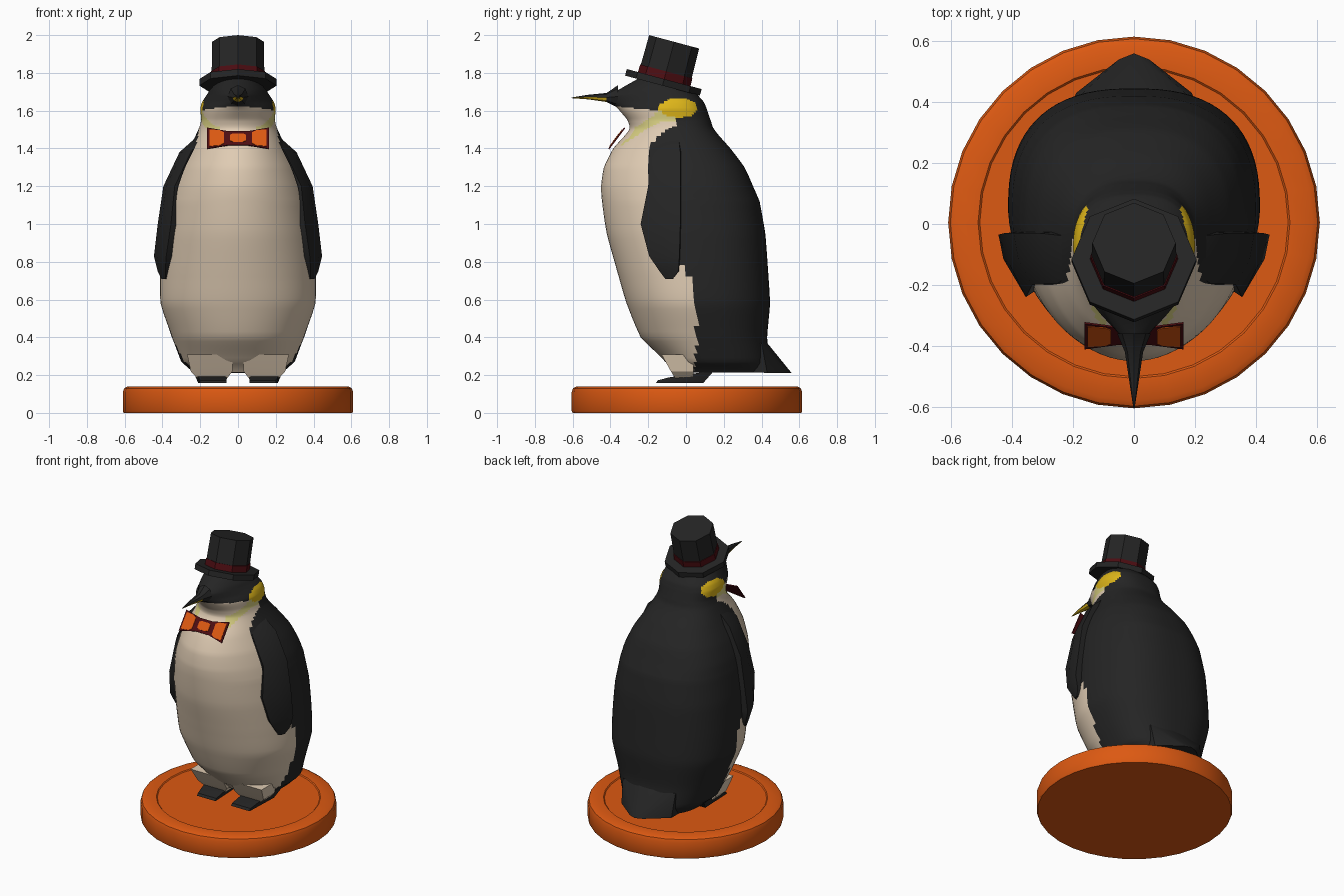
import bpy, bmesh, math
from mathutils import Matrix, Vector

if "Cube" in bpy.data.objects:
    bpy.data.objects.remove(bpy.data.objects["Cube"])


def mat(name, *rgb):
    m = bpy.data.materials.new(name)
    m.diffuse_color = (*rgb, 1)
    m.use_nodes = True
    m.node_tree.nodes["Principled BSDF"].inputs["Base Color"].default_value = m.diffuse_color
    return m


BLACK = mat("black", 0.018, 0.018, 0.018)
CREAM = mat("cream", 0.74, 0.60, 0.45)
PALE = mat("pale_yellow", 0.68, 0.62, 0.22)
GOLD = mat("gold", 0.72, 0.46, 0.01)
ORANGE = mat("orange", 0.72, 0.10, 0.006)
RED = mat("dark_red", 0.075, 0.004, 0.006)


def finish(name, bm, mats, rule=None, angle=30):
    bmesh.ops.recalc_face_normals(bm, faces=bm.faces)
    if rule:
        for f in bm.faces:
            f.material_index = rule(f.calc_center_median())
    me = bpy.data.meshes.new(name)
    bm.to_mesh(me)
    bm.free()
    for m in mats:
        me.materials.append(m)
    ob = bpy.data.objects.new(name, me)
    bpy.context.collection.objects.link(ob)
    bpy.ops.object.select_all(action='DESELECT')
    ob.select_set(True)
    bpy.context.view_layer.objects.active = ob
    bpy.ops.object.shade_smooth_by_angle(angle=math.radians(angle))
    return ob


def loft(name, rings, mats, rule=None, angle=30):
    bm = bmesh.new()
    vs = [[bm.verts.new(p) for p in r] for r in rings]
    n = len(rings[0])
    for a, b in zip(vs, vs[1:]):
        for i in range(n):
            j = (i + 1) % n
            bm.faces.new((a[i], a[j], b[j], b[i]))
    bm.faces.new(vs[0][::-1])
    bm.faces.new(vs[-1])
    return finish(name, bm, mats, rule, angle)


def hull(name, pts, mats, rule=None):
    bm = bmesh.new()
    for p in pts:
        bm.verts.new(p)
    bmesh.ops.convex_hull(bm, input=bm.verts)
    bmesh.ops.dissolve_limit(bm, angle_limit=0.01, verts=bm.verts, edges=bm.edges)
    return finish(name, bm, mats, rule)


def lerp(table, t):
    for (a, u), (b, v) in zip(table, table[1:]):
        if t <= b:
            return u + (v - u) * max(0, (t - a) / (b - a))
    return table[-1][1]


# Round stand with a rounded rim and a shallow recess
stand = [(0.605, 0), (0.61, 0.01), (0.61, 0.11), (0.603, 0.13), (0.585, 0.14),
         (0.512, 0.14), (0.506, 0.134), (0.3, 0.134)]
loft("stand", [[(r * math.cos(k * math.pi / 16), r * math.sin(k * math.pi / 16) + 0.005, z)
                for k in range(32)] for r, z in stand], [ORANGE])

# Body and head: z, front y, back y, widest y, half width, front roundness
ROWS = [(.215, -.05, .44, .15, .24, 2.2), (.27, -.11, .44, .13, .30, 2),
        (.40, -.24, .43, .10, .35, 2), (.58, -.315, .445, .06, .41, 2),
        (.75, -.365, .435, .05, .412, 2), (.95, -.42, .42, .04, .40, 2),
        (1.12, -.445, .39, .02, .375, 2), (1.2, -.45, .355, .02, .355, 2),
        (1.3, -.435, .31, 0, .315, 2), (1.4, -.385, .235, -.03, .26, 2),
        (1.5, -.30, .15, -.06, .21, 2), (1.55, -.31, .13, -.07, .195, 2),
        (1.61, -.36, .11, -.08, .20, 1.7), (1.645, -.395, .095, -.08, .19, 1.4),
        (1.685, -.40, .06, -.09, .165, 1.4), (1.72, -.34, .02, -.11, .14, 1.6),
        (1.78, -.24, -.06, -.14, .08, 2)]


def smooth_rows(rows, sub):
    out = []
    for i in range(len(rows) - 1):
        p0, p1, p2, p3 = rows[max(i - 1, 0)], rows[i], rows[i + 1], rows[min(i + 2, len(rows) - 1)]
        for s in range(sub):
            t = s / sub
            row = [b + (c - b) * t + 0.5 * t * (1 - t) * ((1 - t) * (2 * b - a - c) * -1 * -0.5
                   + t * (2 * c - b - d) * 0.5) for a, b, c, d in zip(p0, p1, p2, p3)]
            row[0] = p1[0] + (p2[0] - p1[0]) * t
            out.append(row)
    return out + [rows[-1]]


def body_ring(z, yf, yb, yc, hw, nf):
    pts = []
    for k in range(72):
        a = 2 * math.pi * (k + 0.5) / 72
        c, s = math.cos(a), math.sin(a)
        n = 2.5 if s > 0 else nf
        x = hw * math.copysign(abs(c) ** (2 / n), c)
        y = yc + ((yb - yc) if s > 0 else -(yc - yf)) * abs(s) ** (2 / n)
        pts.append((x, y, z))
    return pts


EDGE = [(.15, .03), (.35, .06), (.6, .05), (.72, .02), (.8, -.05), (1.0, -.19),
        (1.4, -.2), (1.46, -.15), (1.52, -.06), (1.59, -.03)]


# Plumage: black back, cream belly, pale throat bands, gold ear patches
def plumage(c):
    if abs(c.x) > .1 and ((c.y + .04) / .1) ** 2 + ((c.z - 1.615) / .052) ** 2 < 1:
        return 3
    if c.y < lerp(EDGE, c.z) and c.z < 1.585 - .1 * c.y:
        band = 1.57 + .65 * min(0, c.y + .14)
        return 2 if abs(c.x) > .1 and abs(c.z - band) < .027 else 1
    return 0


loft("body", [body_ring(*r) for r in smooth_rows(ROWS, 6)],
     [BLACK, CREAM, PALE, GOLD], plumage, 40)

# Tail
hull("tail", [(s * x, y, z) for s in (-1, 1) for x, y, z in
              [(.2, .40, .37), (.05, .43, .37), (.19, .43, .212), (.05, .54, .21),
               (0, .56, .21), (.2, .15, .22), (.2, .15, .3)]], [BLACK])

# Beak with gold lower sides
beak = [(-.36, .055, .06, 1.675), (-.42, .03, .024, 1.67), (-.52, .015, .012, 1.672),
        (-.605, .002, .002, 1.668)]
loft("beak", [[(rx * math.cos(k * math.pi / 4), y, z + rz * math.sin(k * math.pi / 4))
               for k in range(8)] for y, rx, rz, z in beak], [BLACK, GOLD],
     lambda c: int(-.57 < c.y < -.4 and c.z < 1.671))

# Flippers, legs and feet: z, front y, back y, front x, back x
FLIP = [(1.46, -.15, -.04, .19, .22), (1.38, -.195, -.03, .25, .31), (1.2, -.2, -.03, .335, .395),
        (1.0, -.24, -.03, .355, .425), (.83, -.195, -.035, .38, .445), (.75, -.14, -.04, .385, .425),
        (.71, -.11, -.07, .385, .405)]
for s, side in ((-1, "left"), (1, "right")):
    loft("flipper_" + side, [[(s * xf, yf, z), (s * (xf + (xb - xf) * .75), (yf + yb) / 2, z),
                              (s * xb, yb, z), (s * (xb - .06), yb + .005, z),
                              (s * (xf - .03), yf + .02, z)]
                             for z, yf, yb, xf, xb in FLIP], [BLACK], None, 35)
    hull("leg_" + side, [(s * x, y, z) for x0, x1, y0, y1, z in
                         [(.03, .27, -.13, .04, .31), (.03, .25, -.08, .04, .22),
                          (.06, .21, -.055, .035, .18)]
                         for x in (x0, x1) for y in (y0, y1)], [CREAM])
    hull("foot_" + side, [(s * x, y, z) for x0, x1, y, z in
                          [(.06, .2, -.16, .157), (.06, .2, -.15, .172), (.07, .21, -.09, .188),
                           (.07, .21, .05, .21), (.07, .21, .09, .157), (.06, .24, .15, .225)]
                          for x in (x0, x1)], [BLACK])

# Top hat, tilted backwards
TILT = Matrix.Translation((0, -.12, 1.75)) @ Matrix.Rotation(math.radians(-15), 4, 'X')
for name, r1, r2, z0, z1, m in [("hat_brim", .205, .205, -.018, .018, BLACK),
                                ("hat_crown", .140, .137, .01, .222, BLACK),
                                ("hat_band", .144, .143, .018, .06, RED)]:
    bm = bmesh.new()
    bmesh.ops.create_cone(bm, cap_ends=True, segments=8, radius1=r1, radius2=r2, depth=z1 - z0,
                          matrix=TILT @ Matrix.Translation((0, 0, (z0 + z1) / 2)))
    finish(name, bm, [m], None, 20)


# Bow tie: thin plates lying on one sloping plane
def plate(name, outline, m, depth0, depth1):
    up = Vector((0, .085, .112)).normalized()
    out = Vector((0, -up.z, up.y))
    mid = Vector((0, -.364, 1.451))
    loft(name, [[mid + Vector((x, 0, 0)) + up * v + out * d for x, v in outline]
                for d in (depth0, depth1)], [m])


plate("bow_tie", [(-.163, -.07), (-.05, -.045), (.05, -.045), (.163, -.07),
                  (.163, .07), (.05, .045), (-.05, .045), (-.163, .07)], RED, 0, .007)
plate("bow_knot", [(-.042, -.02), (-.025, -.028), (.025, -.028), (.042, -.02),
                   (.042, .02), (.025, .028), (-.025, .028), (-.042, .02)], ORANGE, .005, .011)
for s in (-1, 1):
    plate("bow_patch", [(s * x, v) for x, v in
                        [(.075, -.036), (.095, -.05), (.152, -.056), (.152, .056),
                         (.095, .05), (.075, .036)]], ORANGE, .005, .010)
